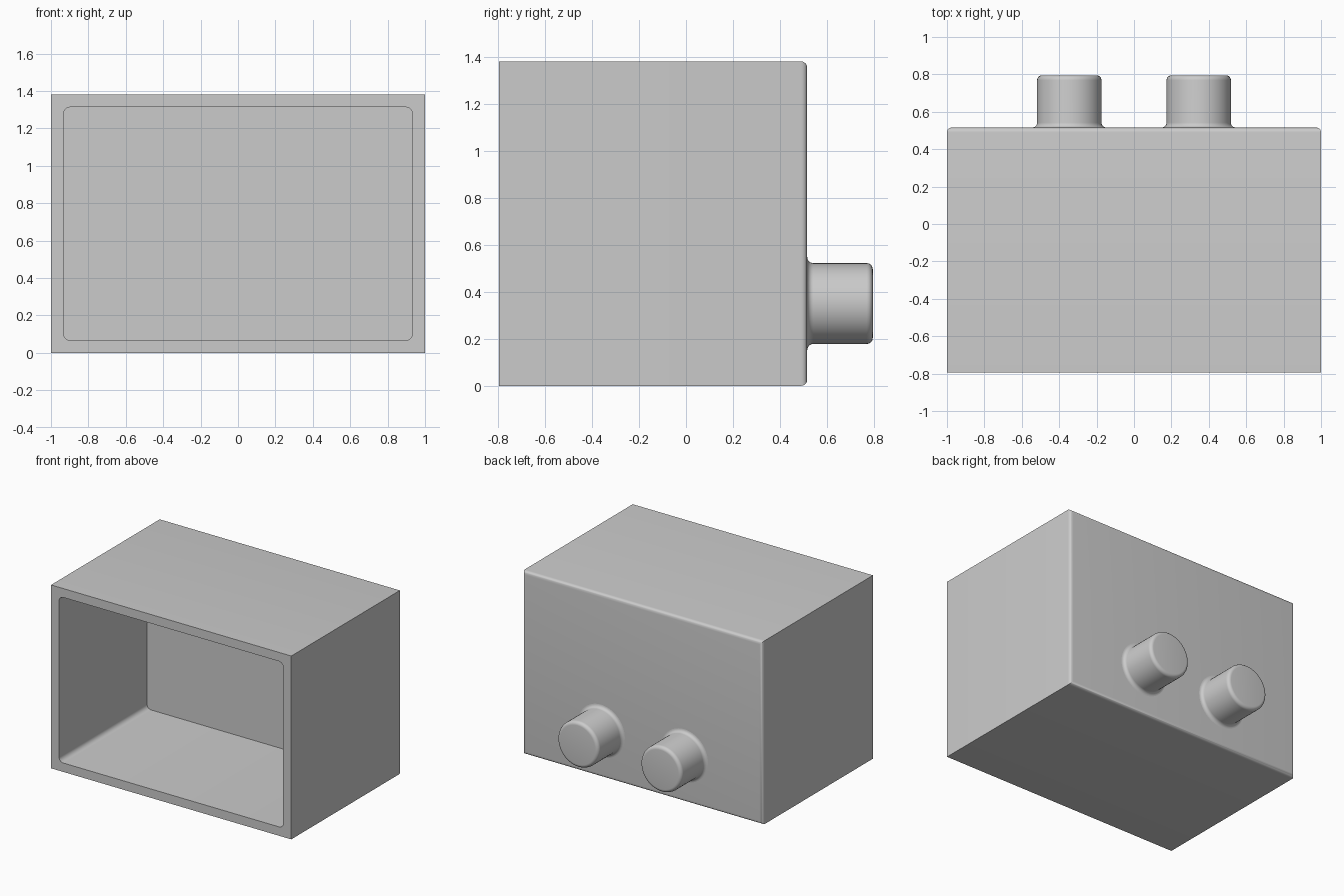
import bpy, bmesh, math
from mathutils import Vector, Matrix

if "Cube" in bpy.data.objects:
    bpy.data.objects.remove(bpy.data.objects["Cube"])

FRONT, BACK, END = -0.795, 0.516, 0.795   # y of open face, rear wall, peg ends
HEIGHT, WALL, CAVITY_BACK = 1.38, 0.067, 0.25
ROUND = 0.026

grey = bpy.data.materials.new("plain grey")
grey.diffuse_color = (0.6, 0.6, 0.6, 1)
grey.use_nodes = True
grey.node_tree.nodes["Principled BSDF"].inputs["Base Color"].default_value = grey.diffuse_color


def make_object(name, bm):
    bmesh.ops.recalc_face_normals(bm, faces=bm.faces)
    mesh = bpy.data.meshes.new(name)
    bm.to_mesh(mesh)
    bm.free()
    mesh.materials.append(grey)
    obj = bpy.data.objects.new(name, mesh)
    bpy.context.collection.objects.link(obj)
    return obj


def smooth(obj):
    bpy.ops.object.select_all(action='DESELECT')
    obj.select_set(True)
    bpy.context.view_layer.objects.active = obj
    bpy.ops.object.shade_smooth_by_angle(angle=math.radians(32))


def box(x, y0, y1, z0, z1):
    bm = bmesh.new()
    bmesh.ops.create_cube(bm, size=1)
    for v in bm.verts:
        v.co = Vector((2 * x * v.co.x, y0 + (y1 - y0) * (v.co.y + 0.5),
                       z0 + (z1 - z0) * (v.co.z + 0.5)))
    return bm


def bevel(bm, edges, radius):
    bmesh.ops.bevel(bm, geom=edges, offset=radius, segments=6,
                    profile=0.5, affect='EDGES')


# Housing: solid block with only the rear rim rounded
bm = box(1, FRONT, BACK, 0, HEIGHT)
bevel(bm, [e for e in bm.edges if all(v.co.y > 0 for v in e.verts)], ROUND)
housing = make_object("housing", bm)

# Cavity: cutter with rounded corners running front to back
bm = box(1 - WALL, FRONT - 0.2, CAVITY_BACK, WALL, HEIGHT - WALL)
bevel(bm, [e for e in bm.edges
           if abs(e.verts[0].co.y - e.verts[1].co.y) > 0.1], 0.035)
cutter = make_object("cavity_cutter", bm)
cutter.hide_render = True
cut = housing.modifiers.new("cavity", 'BOOLEAN')
cut.operation, cut.object, cut.solver = 'DIFFERENCE', cutter, 'EXACT'
bpy.context.view_layer.objects.active = housing
bpy.ops.object.modifier_apply(modifier=cut.name)
bpy.data.objects.remove(cutter)
smooth(housing)

# Pegs: lathed profile with a flared base and a rounded tip
R, STEPS = 0.172, 6
arc = [math.pi / 2 * i / STEPS for i in range(STEPS + 1)]
profile = [(R + ROUND * (1 - math.sin(a)), BACK + ROUND * (1 - math.cos(a))) for a in arc]
profile += [(R - ROUND * (1 - math.cos(a)), END - ROUND * (1 - math.sin(a))) for a in arc]
profile.append((0, END))
for name, x in (("left_peg", -0.346), ("right_peg", 0.346)):
    bm = bmesh.new()
    verts = [bm.verts.new((r, y, 0)) for r, y in profile]
    edges = [bm.edges.new(pair) for pair in zip(verts, verts[1:])]
    bmesh.ops.spin(bm, geom=verts + edges, cent=(0, 0, 0), axis=(0, 1, 0),
                   angle=2 * math.pi, steps=48)
    bmesh.ops.remove_doubles(bm, verts=bm.verts, dist=0.0005)
    bmesh.ops.transform(bm, matrix=Matrix.Translation((x, 0, 0.35)), verts=bm.verts)
    bmesh.ops.recalc_face_normals(bm, faces=bm.faces)
    # open shell: make sure the tip faces outward
    tip = max(bm.faces, key=lambda f: f.calc_center_median().y)
    flip = tip.normal.y < 0
    peg = make_object(name, bm)
    if flip:
        peg.data.flip_normals()
    smooth(peg)
